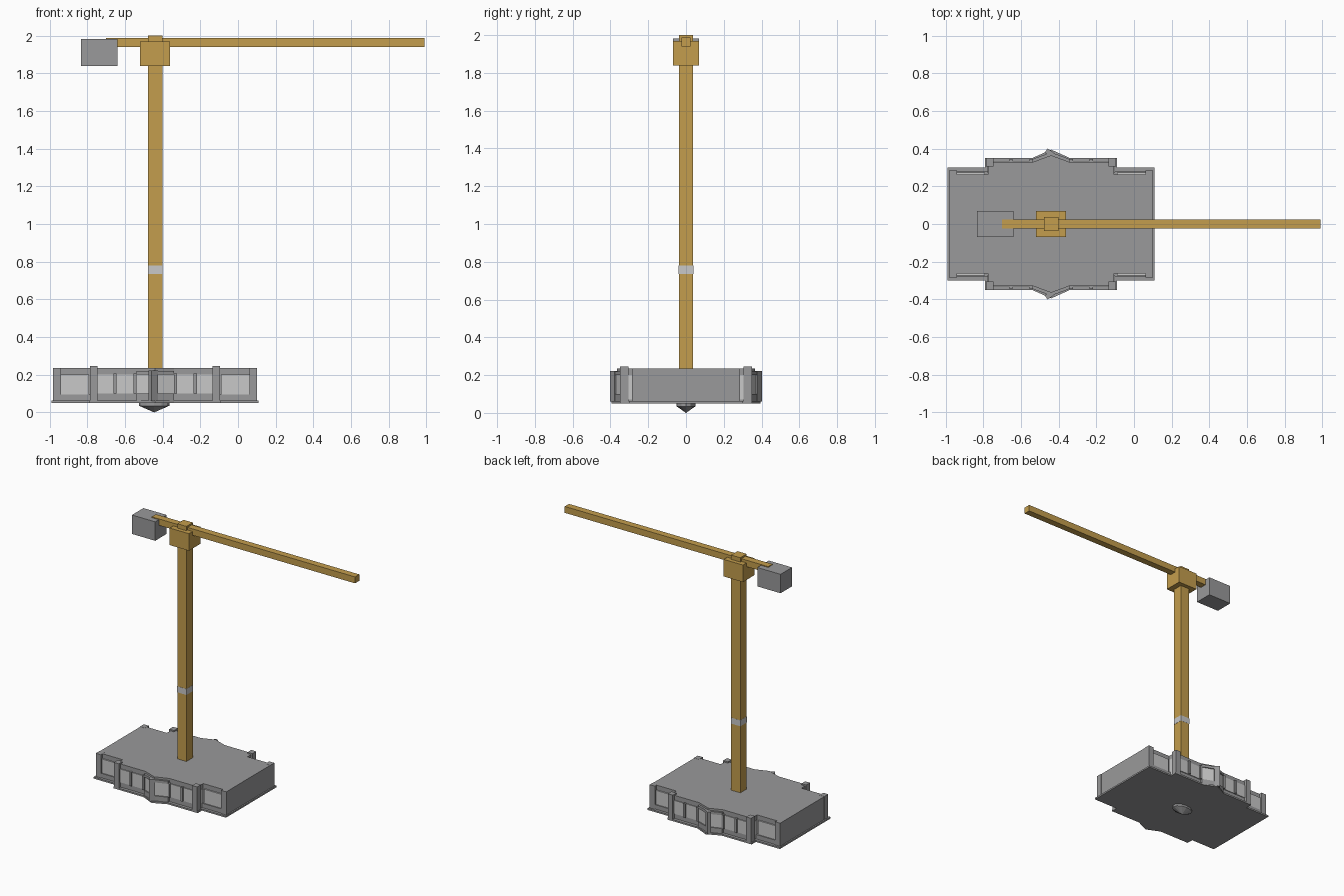
import bpy
import bmesh
from math import radians
from mathutils import Matrix, Vector

old = bpy.data.objects.get("Cube")
if old:
    bpy.data.objects.remove(old, do_unlink=True)

CX = -0.44  # mast axis


def material(name, rgb):
    m = bpy.data.materials.new(name)
    m.use_nodes = True
    m.diffuse_color = (*rgb, 1)
    m.node_tree.nodes["Principled BSDF"].inputs["Base Color"].default_value = (*rgb, 1)
    return m


GREY = material("concrete_grey", (0.32, 0.32, 0.325))
PALE = material("pale_window_grey", (0.58, 0.58, 0.58))
YELLOW = material("crane_yellow", (0.55, 0.34, 0.075))


def finish(name, bm, mat):
    bmesh.ops.recalc_face_normals(bm, faces=bm.faces)
    me = bpy.data.meshes.new(name)
    bm.to_mesh(me)
    bm.free()
    me.materials.append(mat)
    ob = bpy.data.objects.new(name, me)
    bpy.context.collection.objects.link(ob)
    return ob


def box(name, x, y, z, mat, turn=0):
    """Box between (min, max) pairs, optionally turned about its own vertical axis."""
    bm = bmesh.new()
    bmesh.ops.create_cube(bm, size=1)
    mid = Vector([(a + b) / 2 for a, b in (x, y, z)])
    size = [b - a for a, b in (x, y, z)]
    bm.transform(Matrix.Translation(mid) @ Matrix.Rotation(radians(turn), 4, "Z")
                 @ Matrix.Diagonal((*size, 1)))
    return finish(name, bm, mat)


def prism(name, outline, z, mat):
    bm = bmesh.new()
    face = bm.faces.new([bm.verts.new((px, py, z[0])) for px, py in outline])
    ext = bmesh.ops.extrude_face_region(bm, geom=[face])
    top = [v for v in ext["geom"] if isinstance(v, bmesh.types.BMVert)]
    bmesh.ops.translate(bm, verts=top, vec=(0, 0, z[1] - z[0]))
    return finish(name, bm, mat)


def mirror_y(ob):
    mod = ob.modifiers.new("Mirror", "MIRROR")
    mod.use_axis = (False, True, False)
    return ob


def plan(end, end_y, wing, wing_y, bow, peak):
    """Symmetric floor plan: wide ends, projecting middle, pointed bow."""
    q = [(end, end_y), (wing, end_y), (wing, wing_y), (bow, wing_y)]
    back = q + [(0, peak)] + [(-x, y) for x, y in reversed(q)]
    return [(CX + x, y) for x, y in back] + [(CX + x, -y) for x, y in reversed(back)]


# Base building
prism("base_slab", plan(0.55, 0.30, 0.35, 0.35, 0.10, 0.395), (0.05, 0.062), GREY)
prism("building_body", plan(0.54, 0.263, 0.335, 0.328, 0.10, 0.365), (0.06, 0.235), GREY)

for s, side in ((1, "left"), (-1, "right")):
    def sx(a, b):
        return tuple(sorted((CX + s * a, CX + s * b)))

    mirror_y(box(side + "_corner_pier", sx(0.50, 0.542), (0.24, 0.285), (0.06, 0.236), GREY))
    mirror_y(box(side + "_end_window", sx(0.35, 0.50), (0.25, 0.273), (0.095, 0.20), PALE))
    mirror_y(box(side + "_end_sill", sx(0.33, 0.50), (0.25, 0.28), (0.06, 0.095), GREY))
    mirror_y(box(side + "_return_window", sx(0.33, 0.338), (0.27, 0.31), (0.07, 0.20), PALE))
    mirror_y(box(side + "_pilaster", sx(0.305, 0.345), (0.305, 0.35), (0.06, 0.245), GREY))
    mirror_y(box(side + "_middle_window", sx(0.10, 0.305), (0.32, 0.334), (0.10, 0.20), PALE))
    for i, x in enumerate((0.107, 0.213)):
        mirror_y(box(f"{side}_mullion_{i + 1}", sx(x - 0.008, x + 0.008),
                     (0.32, 0.346), (0.10, 0.205), GREY))
    # Slanted glazing of the bow, with its own low wall
    for part, z, out, mat in (("bow_window", (0.10, 0.20), 0.008, PALE),
                              ("bow_sill", (0.06, 0.10), 0.016, GREY),
                              ("bow_lintel", (0.20, 0.22), 0.016, GREY)):
        mirror_y(prism(f"{side}_{part}",
                       [(CX + s * x, y) for x, y in ((0.10, 0.32), (0.10, 0.328 + out),
                                                     (0, 0.365 + out), (0, 0.35))], z, mat))

mirror_y(box("bow_post", (CX - 0.03, CX + 0.01), (0.365, 0.392), (0.06, 0.222), GREY, turn=-35))

# Pointed boss under the base
bm = bmesh.new()
bmesh.ops.create_cone(bm, cap_ends=True, segments=12, radius1=0.01, radius2=1, depth=0.035)
bm.transform(Matrix.Translation((CX - 0.005, 0, 0.0175)) @ Matrix.Diagonal((0.08, 0.05, 1, 1)))
finish("underside_point", bm, GREY)
bm = bmesh.new()
bmesh.ops.create_cone(bm, cap_ends=True, segments=12, radius1=1, radius2=1, depth=0.018)
bm.transform(Matrix.Translation((CX - 0.005, 0, 0.044)) @ Matrix.Diagonal((0.08, 0.05, 1, 1)))
finish("underside_ring", bm, GREY)

# Crane
box("mast", (CX - 0.038, CX + 0.038), (-0.038, 0.038), (0.23, 2.0), YELLOW)
box("mast_band", (CX - 0.039, CX + 0.039), (-0.039, 0.039), (0.735, 0.78), PALE)
box("slewing_head", (CX - 0.08, CX + 0.08), (-0.068, 0.068), (1.84, 1.968), YELLOW)
box("jib", (-0.70, 0.99), (-0.025, 0.025), (1.94, 1.988), YELLOW)
box("counterweight", (-0.833, -0.64), (-0.068, 0.068), (1.84, 1.982), GREY)
